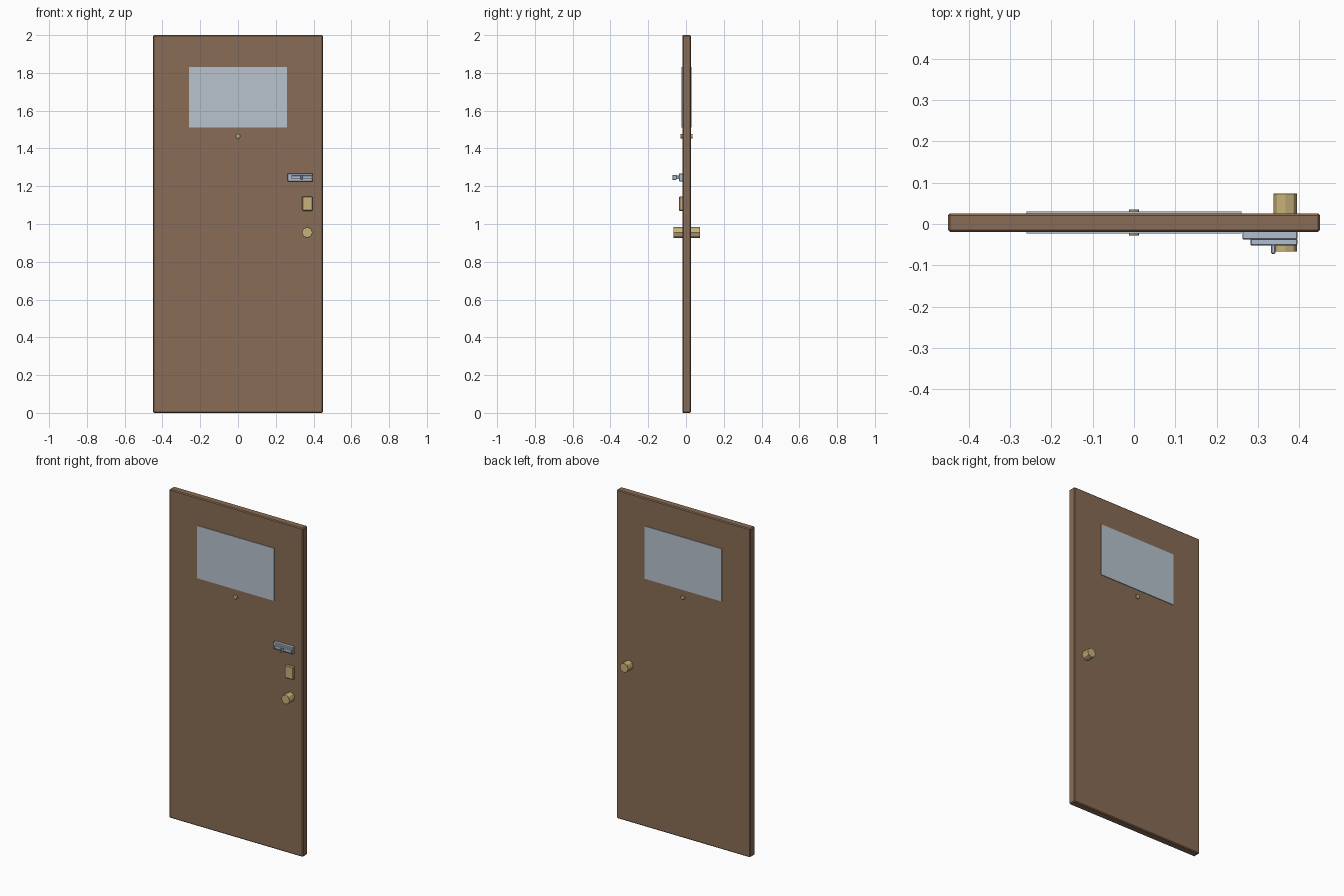
import bpy
import math

cube = bpy.data.objects.get("Cube")
if cube:
    bpy.data.objects.remove(cube, do_unlink=True)


def make_material(name, color):
    mat = bpy.data.materials.new(name)
    mat.use_nodes = True
    mat.diffuse_color = (*color, 1)
    mat.node_tree.nodes["Principled BSDF"].inputs["Base Color"].default_value = (*color, 1)
    return mat


wood = make_material("brown wood", (0.25, 0.15, 0.09))
glass = make_material("pale glass", (0.48, 0.55, 0.62))
brass = make_material("brass", (0.58, 0.45, 0.20))
steel = make_material("blue steel", (0.44, 0.52, 0.63))


def finish(obj, name, mat, bevel):
    obj.name = name
    obj.data.materials.append(mat)
    if bevel:
        mod = obj.modifiers.new("chamfer", "BEVEL")
        mod.width = bevel
        mod.segments = 1
    return obj


def box(name, x, y, z, mat, bevel=0):
    """Box spanning the given (min, max) range on each axis."""
    spans = (x, y, z)
    bpy.ops.mesh.primitive_cube_add(size=1, location=[(a + b) / 2 for a, b in spans])
    obj = bpy.context.object
    obj.scale = [b - a for a, b in spans]
    bpy.ops.object.transform_apply(location=False, rotation=False, scale=True)
    return finish(obj, name, mat, bevel)


def rod(name, x, z, radius, y, mat, bevel=0):
    """Eight-sided rod running through the door along y."""
    bpy.ops.mesh.primitive_cylinder_add(
        vertices=8, radius=radius, depth=y[1] - y[0],
        location=(x, sum(y) / 2, z), rotation=(math.pi / 2, 0, 0))
    return finish(bpy.context.object, name, mat, bevel)


# Door slab, with the window standing slightly proud on both sides
box("door_panel", (-0.45, 0.45), (-0.019, 0.026), (0, 2), wood, 0.005)
box("window", (-0.26, 0.26), (-0.023, 0.030), (1.51, 1.83), glass)

# Brass fittings
rod("peephole", 0, 1.465, 0.013, (-0.028, 0.035), brass, 0.001)
rod("door_knob", 0.366, 0.955, 0.029, (-0.067, 0.074), brass, 0.001)
box("lock_plate", (0.34, 0.395), (-0.036, -0.016), (1.07, 1.145), brass, 0.003)

# Sliding bolt on the front: base plate, bar and handle
box("bolt_plate", (0.262, 0.395), (-0.037, -0.016), (1.226, 1.268), steel, 0.002)
box("bolt_bar", (0.282, 0.395), (-0.052, -0.036), (1.237, 1.257), steel, 0.002)
box("bolt_handle", (0.332, 0.342), (-0.072, -0.050), (1.234, 1.260), steel, 0.002)
